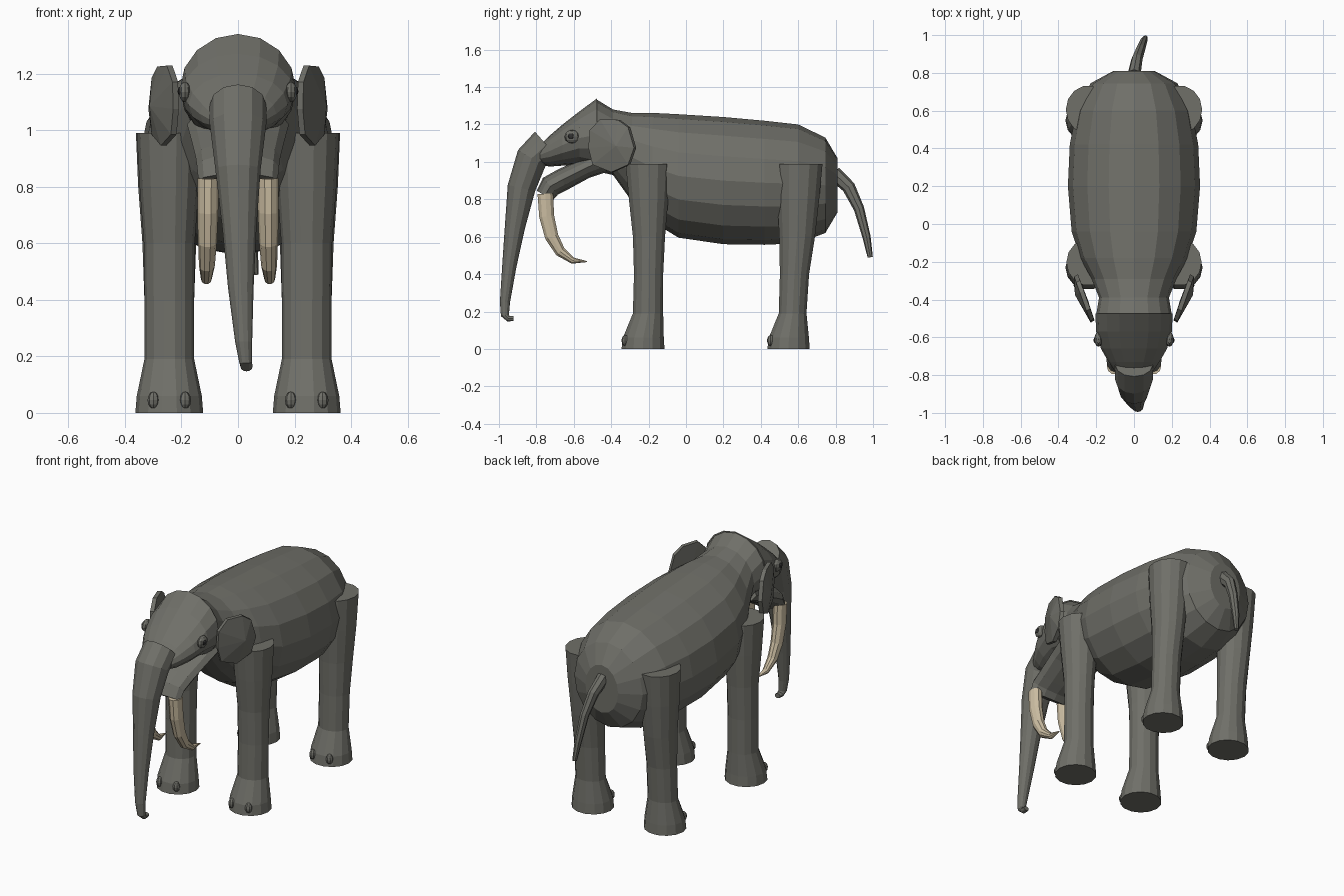
import bpy, bmesh
from math import sin, cos, pi
from mathutils import Vector, Matrix


def material(name, rgb):
    m = bpy.data.materials.new(name)
    m.diffuse_color = (*rgb, 1)
    return m


SKIN = material("skin", (0.16, 0.16, 0.14))
IVORY = material("ivory", (0.60, 0.51, 0.36))
DARK = material("dark", (0.03, 0.03, 0.03))


def finish(name, bm, mat):
    bmesh.ops.recalc_face_normals(bm, faces=bm.faces)
    me = bpy.data.meshes.new(name)
    bm.to_mesh(me)
    bm.free()
    me.materials.append(mat)
    ob = bpy.data.objects.new(name, me)
    bpy.context.collection.objects.link(ob)
    return ob


def loft(name, rings, n, mat=SKIN, axis=None):
    """Rings are (x, y, z, half width, half depth), square to the path or to axis."""
    bm = bmesh.new()
    pts = [Vector(r[:3]) for r in rings]
    loops = []
    for i, r in enumerate(rings):
        t = Vector(axis) if axis else pts[min(i + 1, len(pts) - 1)] - pts[max(i - 1, 0)]
        t.x = 0
        up = t.normalized().cross(Vector((1, 0, 0)))
        loops.append([bm.verts.new(pts[i] + Vector((r[3] * cos(2 * pi * k / n), 0, 0))
                                   + up * r[4] * sin(2 * pi * k / n)) for k in range(n)])
    for a, b in zip(loops, loops[1:]):
        for k in range(n):
            bm.faces.new((a[k], a[(k + 1) % n], b[(k + 1) % n], b[k]))
    bm.faces.new(loops[0])
    bm.faces.new(loops[-1])
    return finish(name, bm, mat)


def ball(name, loc, size, mat=SKIN, u=10, v=6):
    bm = bmesh.new()
    bmesh.ops.create_uvsphere(bm, u_segments=u, v_segments=v, radius=1)
    bm.transform(Matrix.Translation(loc) @ Matrix.Diagonal((*size, 1)))
    return finish(name, bm, mat)


def along_y(table):
    """(y, top, bottom, half width) to loft rings."""
    return [(0, y, (a + b) / 2, w, (a - b) / 2) for y, a, b, w in table]


# body with neck
loft("body", along_y([
    (-0.48, 1.335, 0.95, 0.20), (-0.39, 1.28, 0.93, 0.185), (-0.29, 1.262, 0.79, 0.225),
    (-0.18, 1.262, 0.68, 0.285), (-0.04, 1.255, 0.595, 0.33), (0.2, 1.24, 0.56, 0.35),
    (0.42, 1.22, 0.557, 0.34), (0.6, 1.20, 0.565, 0.305), (0.745, 1.13, 0.62, 0.23),
    (0.81, 1.02, 0.73, 0.11)]), 16, axis=(0, 1, 0))

# head
loft("head", along_y([
    (-0.475, 1.34, 0.95, 0.205), (-0.57, 1.27, 0.985, 0.20), (-0.66, 1.20, 0.98, 0.175),
    (-0.73, 1.14, 0.975, 0.135), (-0.78, 1.09, 0.985, 0.10)]), 16, axis=(0, 1, 0))

# lower jaw, bent downward
loft("lower_jaw", [
    (0, -0.42, 1.02, 0.18, 0.07), (0, -0.54, 0.965, 0.165, 0.055), (0, -0.66, 0.905, 0.15, 0.06),
    (0, -0.725, 0.87, 0.145, 0.06), (0, -0.755, 0.82, 0.14, 0.05)], 12)

# trunk
loft("trunk", [
    (0, -0.745, 1.09, 0.10, 0.095), (0, -0.825, 1.02, 0.10, 0.085), (0, -0.88, 0.86, 0.08, 0.075),
    (0.005, -0.915, 0.65, 0.06, 0.054), (0.01, -0.945, 0.44, 0.045, 0.038),
    (0.02, -0.968, 0.25, 0.030, 0.027), (0.027, -0.968, 0.18, 0.023, 0.022),
    (0.03, -0.95, 0.162, 0.021, 0.016), (0.03, -0.922, 0.163, 0.018, 0.014)], 12)

# tail
loft("tail", [
    (0, 0.79, 0.94, 0.035, 0.04), (0.015, 0.87, 0.865, 0.03, 0.036), (0.035, 0.925, 0.75, 0.025, 0.028),
    (0.05, 0.965, 0.60, 0.02, 0.022), (0.06, 0.985, 0.49, 0.013, 0.014)], 8)

# leg profiles: z, y, half width, half depth
LEGS = {
    "front": [(0, -0.23, 0.12, 0.118), (0.06, -0.228, 0.115, 0.112), (0.19, -0.203, 0.088, 0.083),
              (0.4, -0.2, 0.088, 0.08), (0.6, -0.198, 0.09, 0.088), (0.8, -0.2, 0.105, 0.108),
              (0.99, -0.203, 0.115, 0.123)],
    "hind": [(0, 0.548, 0.12, 0.116), (0.06, 0.55, 0.115, 0.11), (0.19, 0.57, 0.088, 0.076),
             (0.4, 0.58, 0.088, 0.08), (0.6, 0.594, 0.095, 0.098), (0.8, 0.6, 0.11, 0.115),
             (0.99, 0.605, 0.118, 0.128)],
}
EAR = [(-0.46, 1.228), (-0.365, 1.225), (-0.31, 1.185), (-0.278, 1.075), (-0.31, 0.985),
       (-0.40, 0.945), (-0.50, 0.985), (-0.522, 1.075), (-0.515, 1.17)]

for side, s in (("right", 1), ("left", -1)):
    # legs with toenails
    for pos, prof in LEGS.items():
        loft(f"{side}_{pos}_leg", [(s * 0.243, y, z, w, d) for z, y, w, d in prof], 14, axis=(0, 0, 1))
        for dx in (-0.056, 0.056):
            ball(f"{side}_{pos}_toenail", (s * 0.243 + dx, prof[1][1] - 0.097, 0.045), (0.021, 0.02, 0.03), u=8)

    # ear: slanted plate with a raised middle
    bm = bmesh.new()
    skew = lambda y: 0.23 + 0.36 * (y + 0.52)
    outer = [bm.verts.new((s * skew(y), y, z)) for y, z in EAR]
    inner = [bm.verts.new((s * (skew(y) - 0.02), y + 0.012, z)) for y, z in EAR]
    mid_out = bm.verts.new((s * 0.313, -0.375, 1.085))
    mid_in = bm.verts.new((s * 0.245, -0.40, 1.085))
    for i in range(len(EAR)):
        j = (i + 1) % len(EAR)
        bm.faces.new((outer[i], outer[j], mid_out))
        bm.faces.new((inner[i], inner[j], mid_in))
        bm.faces.new((outer[i], outer[j], inner[j], inner[i]))
    finish(f"{side}_ear", bm, SKIN)

    # eye and pupil
    ball(f"{side}_eye", (s * 0.188, -0.61, 1.135), (0.022, 0.04, 0.036))
    ball(f"{side}_pupil", (s * 0.205, -0.615, 1.137), (0.009, 0.016, 0.016), DARK)

    # tusk curving down and back from the jaw
    loft(f"{side}_tusk", [
        (s * 0.106, -0.752, 0.83, 0.038, 0.044), (s * 0.107, -0.745, 0.71, 0.037, 0.042),
        (s * 0.108, -0.718, 0.60, 0.033, 0.038), (s * 0.11, -0.672, 0.52, 0.028, 0.03),
        (s * 0.112, -0.605, 0.472, 0.019, 0.018), (s * 0.115, -0.53, 0.467, 0.003, 0.003)], 10, IVORY)
